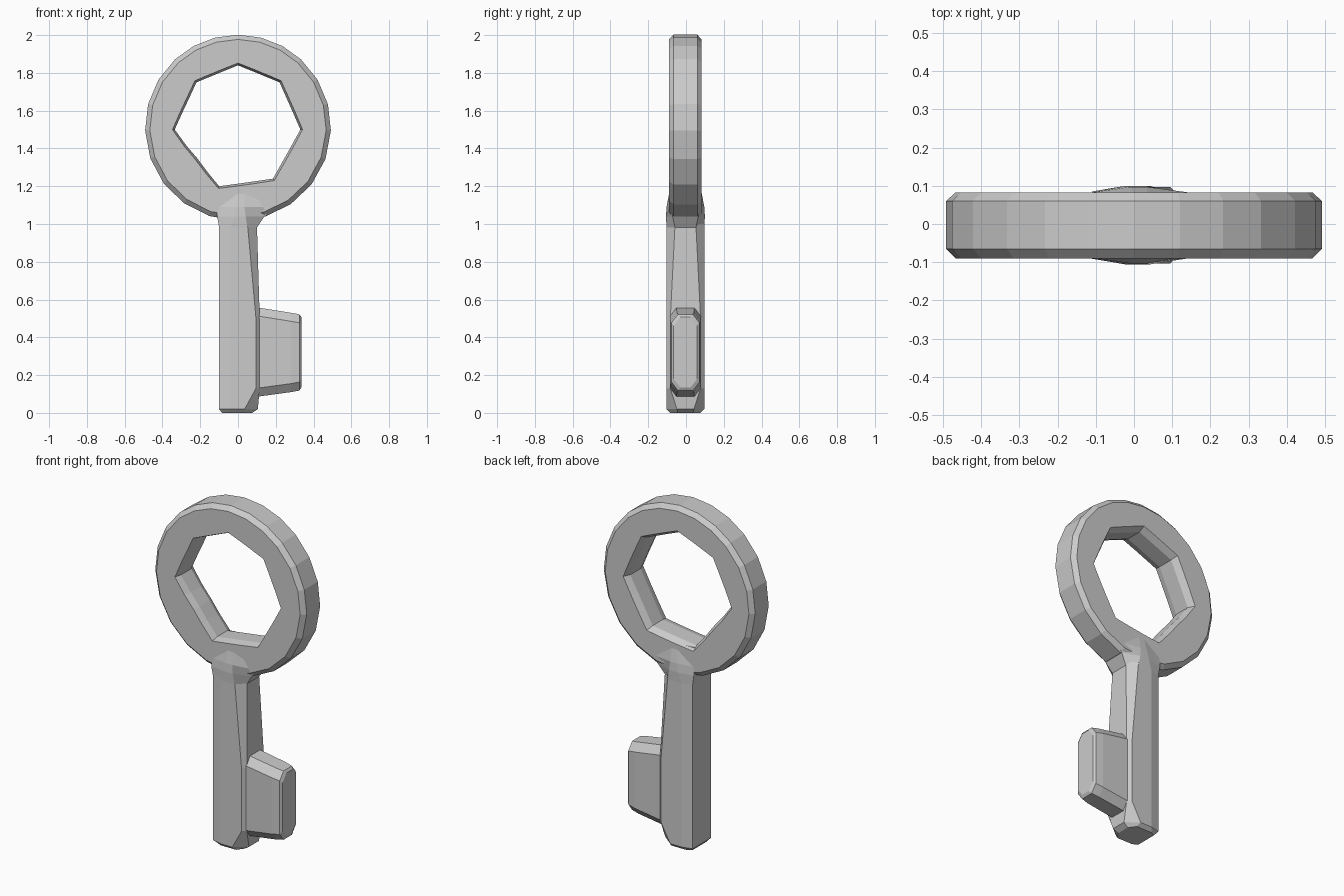
import bpy, bmesh, math
from mathutils import Vector

cube = bpy.data.objects.get("Cube")
if cube:
    bpy.data.objects.remove(cube, do_unlink=True)

metal = bpy.data.materials.new("grey metal")
metal.use_nodes = True
GREY = (0.6, 0.6, 0.6, 1)
metal.diffuse_color = GREY
metal.node_tree.nodes["Principled BSDF"].inputs["Base Color"].default_value = GREY


def loft(name, sections, closed=False):
    """Join equal-sized loops of points with flat faces."""
    bm = bmesh.new()
    loops = [[bm.verts.new(p) for p in s] for s in sections]
    n = len(loops[0])
    pairs = list(zip(loops, loops[1:]))
    if closed:
        pairs.append((loops[-1], loops[0]))
    else:
        bm.faces.new(loops[0])
        bm.faces.new(loops[-1])
    for a, b in pairs:
        for i in range(n):
            j = (i + 1) % n
            bm.faces.new((a[i], a[j], b[j], b[i]))
    bmesh.ops.recalc_face_normals(bm, faces=bm.faces)
    mesh = bpy.data.meshes.new(name)
    bm.to_mesh(mesh)
    bm.free()
    mesh.materials.append(metal)
    obj = bpy.data.objects.new(name, mesh)
    bpy.context.collection.objects.link(obj)
    return obj


def octagon(u0, u1, v0, v1, cu, cv):
    """Rectangle with cut corners, as (u, v) pairs."""
    return [(u0 + cu, v0), (u1 - cu, v0), (u1, v0 + cv), (u1, v1 - cv),
            (u1 - cu, v1), (u0 + cu, v1), (u0, v1 - cv), (u0, v0 + cv)]


# Ring handle: round outside, uneven seven-sided hole
CENTRE = Vector((0, 0, 1.51))
R = 0.492
hole = [Vector((x, 0, z)) for x, z in
        [(0, 1.84), (-0.22, 1.75), (-0.335, 1.5), (-0.1, 1.2),
         (0.185, 1.24), (0.33, 1.5), (0.22, 1.75)]]
sections = []
for k, a in enumerate(hole):
    b = hole[(k + 1) % len(hole)]
    da, db = a - CENTRE, b - CENTRE
    ang = math.atan2(da.z, da.x)
    gap = (math.atan2(db.z, db.x) - ang) % math.tau
    steps = max(2, round(gap / 0.28))
    for s in range(steps):
        t = s / steps
        inner = a.lerp(b, t)
        th = ang + gap * t
        out = Vector((math.cos(th), 0, math.sin(th)))
        r_in = (inner - CENTRE).length
        profile = [(R - 0.025, -0.09), (R, -0.065), (R, 0.06), (R - 0.025, 0.083),
                   (r_in + 0.02, 0.083), (r_in, 0.045), (r_in, -0.05), (r_in + 0.012, -0.09)]
        sections.append([CENTRE + out * r + Vector((0, y, 0)) for r, y in profile])
loft("ring_handle", sections, closed=True)


# Shaft: narrows toward the neck on the toothed side, cut corners at the tip
def shaft_section(z, right, left_cut, right_cut, y_cut, y=0.1, left=-0.1):
    pts = [(left, -y + 0.015), (left + left_cut, -y), (right - right_cut, -y),
           (right, -y + y_cut), (right, y - y_cut), (right - right_cut, y),
           (left + left_cut, y), (left, y - 0.015)]
    return [(px, py - 0.003, z) for px, py in pts]


loft("shaft", [
    shaft_section(0.0, 0.075, 0.03, 0.03, 0.04, 0.08, -0.085),
    shaft_section(0.02, 0.105, 0.06, 0.07, 0.055),
    shaft_section(0.13, 0.115, 0.06, 0.02, 0.02),
    shaft_section(0.5, 0.115, 0.06, 0.02, 0.02),
    shaft_section(1.0, 0.1, 0.06, 0.05, 0.045),
])

# Neck: flares from the shaft into the bottom of the ring
loft("neck", [
    shaft_section(0.98, 0.1, 0.06, 0.05, 0.045),
    shaft_section(1.04, 0.14, 0.09, 0.1, 0.035, 0.103, -0.11),
    shaft_section(1.09, 0.185, 0.1, 0.15, 0.02, 0.1, -0.11),
    shaft_section(1.195, 0.185, 0.1, 0.15, 0.01, 0.08, -0.1),
])

# Bit: one tapered tooth with cut corners
loft("bit", [[(x, y, z) for y, z in octagon(-w - 0.003, w - 0.003, z0, z1, 0.035, 0.045)]
             for x, w, z0, z1 in [(0.06, 0.083, 0.08, 0.565), (0.28, 0.08, 0.11, 0.53),
                                  (0.325, 0.074, 0.118, 0.522), (0.335, 0.062, 0.135, 0.508)]])
